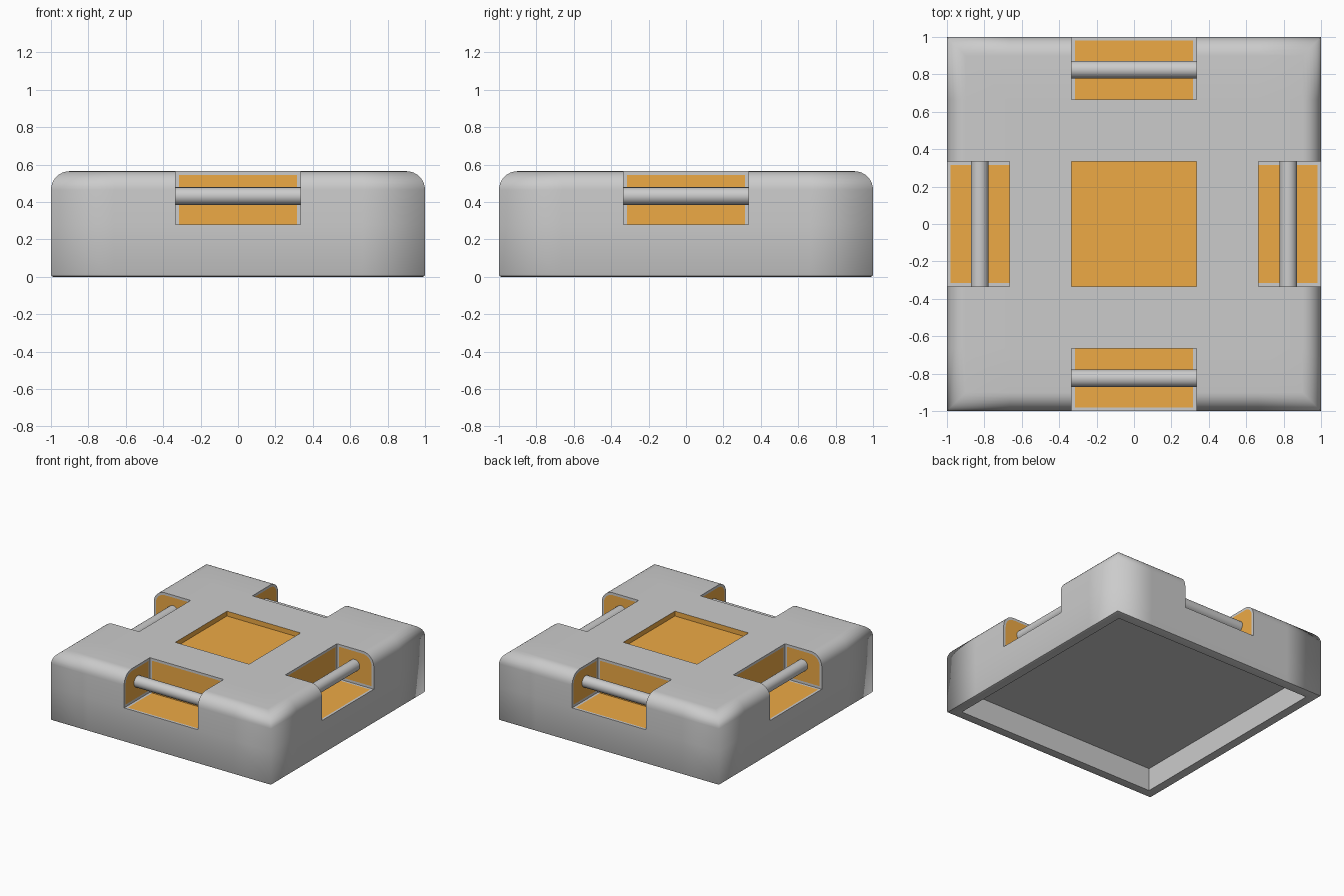
import bpy, bmesh, math
from mathutils import Matrix, Vector

if "Cube" in bpy.data.objects:
    bpy.data.objects.remove(bpy.data.objects["Cube"])

H = 0.565      # body height
A = 0.335      # half width of notches and centre recess
B = 0.665      # inner edge of notches
FLOOR = 0.28   # notch floor height

orange = bpy.data.materials.new("orange")
orange.diffuse_color = (0.85, 0.40, 0.06, 1)
orange.use_nodes = True
orange.node_tree.nodes["Principled BSDF"].inputs["Base Color"].default_value = orange.diffuse_color
grey = bpy.data.materials.new("grey")
grey.diffuse_color = (0.8, 0.8, 0.8, 1)
grey.use_nodes = True
grey.node_tree.nodes["Principled BSDF"].inputs["Base Color"].default_value = grey.diffuse_color


def box(bm, lo, hi):
    lo, hi = Vector(lo), Vector(hi)
    m = Matrix.Translation((lo + hi) / 2) @ Matrix.Diagonal((*(hi - lo), 1))
    bmesh.ops.create_cube(bm, size=1, matrix=m)


def make(name, bm):
    mesh = bpy.data.meshes.new(name)
    bm.to_mesh(mesh)
    bm.free()
    ob = bpy.data.objects.new(name, mesh)
    bpy.context.collection.objects.link(ob)
    return ob


# body block: rounded top edges, tiny chamfer at the foot
bm = bmesh.new()
box(bm, (-1, -1, 0), (1, 1, H))


def level_edges(z):
    return [e for e in bm.edges if all(abs(v.co.z - z) < 1e-4 for v in e.verts)]


bmesh.ops.bevel(bm, geom=level_edges(H), offset=0.1, segments=8, profile=0.5, affect='EDGES')
bmesh.ops.bevel(bm, geom=level_edges(0), offset=0.012, segments=2, profile=0.5, affect='EDGES')
body = make("body", bm)

# cutter: four edge notches, centre recess, hollow underside
bm = bmesh.new()
box(bm, (-A, -A, H - 0.04), (A, A, 0.8))
box(bm, (-0.92, -0.92, -0.2), (0.92, 0.92, 0.19))
for s in (-1, 1):
    c, d = sorted((s * B, s * 1.2))
    box(bm, (-A, c, FLOOR), (A, d, 0.8))
    box(bm, (c, -A, FLOOR), (d, A, 0.8))
cutter = make("cutter", bm)
cutter.hide_render = True
mod = body.modifiers.new("cut", 'BOOLEAN')
mod.operation, mod.object, mod.solver = 'DIFFERENCE', cutter, 'EXACT'
bpy.context.view_layer.objects.active = body
bpy.ops.object.modifier_apply(modifier="cut")
bpy.data.objects.remove(cutter)
body.data.materials.clear()
body.data.materials.append(grey)
body.data.materials.append(orange)

# clean grid lines through the body at the notch limits
bm = bmesh.new()
bm.from_mesh(body.data)
for f in bm.faces:
    f.material_index = 0
cuts = [((p, 0, 0), (1, 0, 0)) for p in (-B, -A, A, B)]
cuts += [((0, p, 0), (0, 1, 0)) for p in (-B, -A, A, B)]
cuts += [((0, 0, FLOOR), (0, 0, 1))]
for co, no in cuts:
    bmesh.ops.bisect_plane(bm, geom=bm.verts[:] + bm.edges[:] + bm.faces[:],
                           dist=1e-4, plane_co=co, plane_no=no)
bm.normal_update()

# orange inlays: floor + back wall as one panel, each side wall as its own panel
sides, panels = [], []
for f in bm.faces:
    c, n = f.calc_center_median(), f.normal
    u, v = sorted((abs(c.x), abs(c.y)))
    if u < A + 1e-3 and v < A + 1e-3 and H - 0.05 < c.z < H - 0.005:
        f.material_index = 1
    elif u < 0.3 and v > B - 1e-3 and c.z > FLOOR - 1e-3 and v < 0.99:
        if n.z > 0.9 and c.z < FLOOR + 0.01 or abs(n.z) < 0.1 and v < B + 1e-3:
            panels.append(f)
    elif abs(u - A) < 1e-3 and B < v < 0.99 and c.z > FLOOR and abs(n.z) < 0.01:
        sides.append(f)
bmesh.ops.inset_region(bm, faces=panels, thickness=0.02, use_even_offset=True)
bmesh.ops.inset_individual(bm, faces=sides, thickness=0.02, use_even_offset=True)
for f in panels + sides:
    f.material_index = 1

# smooth shading, also across the four outer vertical corners
for f in bm.faces:
    f.smooth = True
for e in bm.edges:
    corner = all(abs(abs(v.co.x) - abs(v.co.y)) < 1e-3 and abs(v.co.x) > 0.95
                 for v in e.verts) or all(abs(v.co.x) > 0.85 and abs(v.co.y) > 0.85
                                          and v.co.z > 0.4 for v in e.verts)
    e.smooth = corner or e.calc_face_angle(0) < math.radians(35)
bm.to_mesh(body.data)
bm.free()

# handle rod across each notch
for i, name in enumerate(("front", "right", "back", "left")):
    a = math.radians(90 * i)
    bm = bmesh.new()
    bmesh.ops.create_cone(bm, cap_ends=True, segments=24, radius1=0.047, radius2=0.047,
                          depth=2 * A,
                          matrix=Matrix.Rotation(a, 4, 'Z')
                          @ Matrix.Translation((0, -0.825, 0.432))
                          @ Matrix.Rotation(math.pi / 2, 4, 'Y'))
    for f in bm.faces:
        f.smooth = len(f.verts) == 4
    make(name + "_rod", bm)
